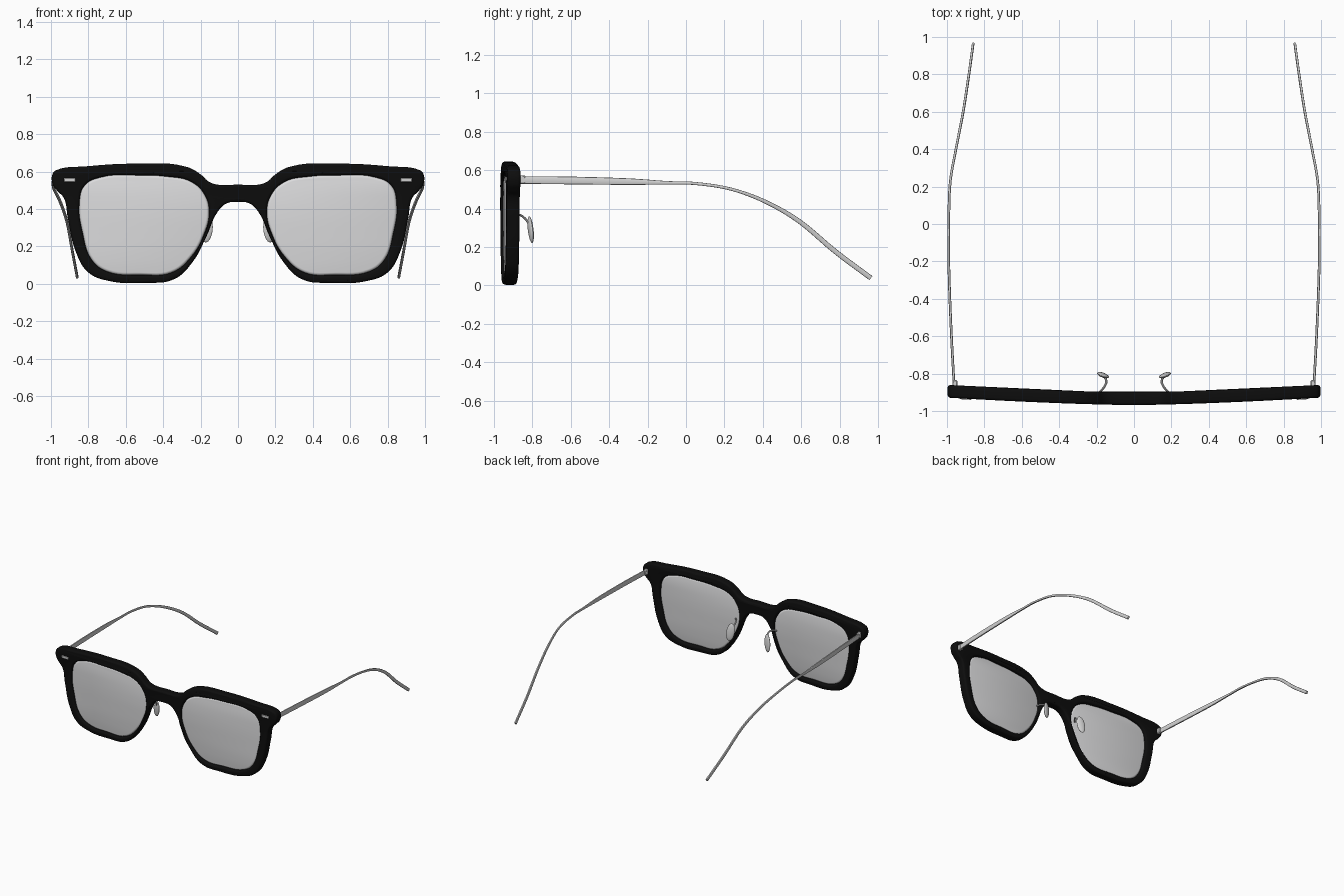
import bpy, bmesh, math
from mathutils import Matrix, Vector

cube = bpy.data.objects.get("Cube")
if cube:
    bpy.data.objects.remove(cube, do_unlink=True)


def material(name, rgb, rough):
    m = bpy.data.materials.new(name)
    m.use_nodes = True
    m.diffuse_color = (*rgb, 1)
    bsdf = m.node_tree.nodes["Principled BSDF"]
    bsdf.inputs["Base Color"].default_value = (*rgb, 1)
    bsdf.inputs["Roughness"].default_value = rough
    return m


BLACK = material("black acetate", (.004, .004, .004), .5)
SILVER = material("silver metal", (.65, .65, .65), .5)
GLASS = material("pale grey lens", (.72, .72, .73), .5)


def bend(x):
    """Depth of the front's middle surface, wrapped slightly backwards."""
    return -.934 + .04 * abs(x) ** 1.5


def finish(name, mesh, mat, mirror=False):
    obj = bpy.data.objects.new(name, mesh)
    bpy.context.collection.objects.link(obj)
    mesh.materials.clear()
    mesh.materials.append(mat)
    if mirror:
        obj.modifiers.new("Mirror", 'MIRROR').use_mirror_merge = False
    bpy.ops.object.select_all(action='DESELECT')
    obj.select_set(True)
    bpy.context.view_layer.objects.active = obj
    bpy.ops.object.shade_smooth_by_angle(angle=math.radians(40))
    return obj


def curve_mesh(name, splines, **settings):
    """Evaluate smooth splines as a mesh."""
    cu = bpy.data.curves.new(name, 'CURVE')
    cyclic = settings.get("dimensions") == '2D'
    for key, value in settings.items():
        setattr(cu, key, value)
    for pts in splines:
        sp = cu.splines.new('BEZIER')
        sp.bezier_points.add(len(pts) - 1)
        sp.use_cyclic_u = cyclic
        for bp, p in zip(sp.bezier_points, pts):
            bp.co = Vector(p).to_3d()
            bp.handle_left_type = bp.handle_right_type = 'AUTO'
    tmp = bpy.data.objects.new(name + "_curve", cu)
    bpy.context.collection.objects.link(tmp)
    dg = bpy.context.evaluated_depsgraph_get()
    mesh = bpy.data.meshes.new_from_object(tmp.evaluated_get(dg))
    bpy.data.objects.remove(tmp, do_unlink=True)
    return mesh


def plate(name, outlines, extrude, bevel, mat, mirror=False):
    """Rounded plate from flat outlines, stood up and wrapped."""
    mesh = curve_mesh(name, outlines, dimensions='2D', fill_mode='BOTH',
                      resolution_u=6, extrude=extrude, bevel_depth=bevel,
                      bevel_resolution=2, offset=-bevel)
    bm = bmesh.new()
    bm.from_mesh(mesh)
    bmesh.ops.remove_doubles(bm, verts=bm.verts, dist=.0002)
    for v in bm.verts:
        x, y, z = v.co
        v.co = (x, bend(x) - z, y)
    bmesh.ops.recalc_face_normals(bm, faces=bm.faces)
    bm.to_mesh(mesh)
    bm.free()
    return finish(name, mesh, mat, mirror)


def flip(pts):
    return [(-x, z) for x, z in reversed(pts)]


# Frame front: half outline from bridge top round to bridge underside
half = [(.11, .53), (.155, .545), (.2, .585), (.275, .625), (.54, .642), (.81, .628),
        (.97, .608), (.99, .59), (.99, .53), (.965, .495), (.932, .46),
        (.91, .35), (.865, .165), (.8, .06), (.69, .015), (.5, .005),
        (.34, .025), (.24, .12), (.17, .25), (.105, .39), (.06, .43)]
hole = [(.155, .375), (.175, .47), (.25, .545), (.38, .573), (.54, .58),
        (.73, .57), (.82, .525), (.848, .43), (.83, .27), (.78, .125),
        (.7, .065), (.52, .048), (.355, .06), (.25, .145), (.18, .27)]
outline = [(0, .53)] + half + [(0, .438)] + flip(half)
plate("frame_front", [outline, hole[::-1], flip(hole)[::-1]], .02, .014, BLACK)

# Lenses, softly rounded at the rim
plate("lenses", [hole], .006, .014, GLASS, mirror=True)


def box(name, center, size, mat, turn=0):
    bm = bmesh.new()
    bmesh.ops.create_cube(bm, size=1, matrix=Matrix.Translation(center)
                          @ Matrix.Rotation(turn, 4, 'Z')
                          @ Matrix.Diagonal((*size, 1)))
    bmesh.ops.bevel(bm, geom=bm.edges[:], offset=min(size) / 5, segments=1,
                    affect='EDGES')
    mesh = bpy.data.meshes.new(name)
    bm.to_mesh(mesh)
    bm.free()
    return finish(name, mesh, mat, mirror=True)


# Rivet plates on the front corners and hinges behind them
box("rivet_plates", (.9, bend(.9) - .034, .555), (.06, .009, .02), SILVER, .06)
box("hinges", (.958, -.855, .55), (.026, .04, .045), SILVER)


def catmull(a, b, c, d, t):
    return (b * 2 + (c - a) * t + (a * 2 - b * 5 + c * 4 - d) * t ** 2
            + (b * 3 - a - c * 3 + d) * t ** 3) / 2


# Temple arms: x, y, z and half height along the path
stations = [Vector(s) for s in (
    (.962, -.86, .548, .02), (.976, -.6, .546, .02), (.988, -.3, .54, .017),
    (.991, -.1, .534, .009), (.99, .05, .53, .008), (.982, .23, .502, .008),
    (.95, .41, .437, .01), (.915, .59, .333, .012), (.886, .776, .177, .013),
    (.86, .962, .038, .013))]
ends = [stations[0] * 2 - stations[1]] + stations + [stations[-1] * 2 - stations[-2]]
path = [catmull(*ends[i:i + 4], k / 5)
        for i in range(len(stations) - 1) for k in range(5)] + [stations[-1]]
bm = bmesh.new()
rings = []
for i, p in enumerate(path):
    along = path[min(i + 1, len(path) - 1)] - path[max(i - 1, 0)]
    up = Vector((0, -along.z, along.y)).normalized()
    ring = []
    for k in range(12):
        a = math.tau * k / 12
        c, s = math.cos(a), math.sin(a)
        side = Vector((math.copysign(abs(c) ** .6, c) * .007, 0, 0))
        ring.append(bm.verts.new(p.to_3d() + side
                                 + up * math.copysign(abs(s) ** .6, s) * p.w))
    rings.append(ring)
for r, q in zip(rings, rings[1:]):
    for k in range(12):
        n = (k + 1) % 12
        bm.faces.new((r[k], r[n], q[n], q[k]))
bm.faces.new(rings[0])
bm.faces.new(rings[-1])
bmesh.ops.recalc_face_normals(bm, faces=bm.faces)
arms = bpy.data.meshes.new("temple_arms")
bm.to_mesh(arms)
bm.free()
finish("temple_arms", arms, SILVER, mirror=True)

# Nose pad wires
wire = [(.185, -.9, .36), (.16, -.872, .368), (.148, -.845, .355), (.163, -.81, .31)]
finish("nose_pad_wires", curve_mesh("nose_pad_wires", [wire], dimensions='3D',
                                    bevel_depth=.006, bevel_resolution=2,
                                    use_fill_caps=True, resolution_u=6),
       SILVER, mirror=True)

# Nose pads: flattened ovals, leaning outward at the bottom
bm = bmesh.new()
bmesh.ops.create_uvsphere(
    bm, u_segments=20, v_segments=12, radius=1,
    matrix=Matrix.Translation((.166, -.808, .29)) @ Matrix.Rotation(.3, 4, 'Z')
    @ Matrix.Rotation(-.15, 4, 'Y') @ Matrix.Rotation(.08, 4, 'X')
    @ Matrix.Diagonal((.032, .012, .07, 1)))
pads = bpy.data.meshes.new("nose_pads")
bm.to_mesh(pads)
bm.free()
finish("nose_pads", pads, SILVER, mirror=True)
